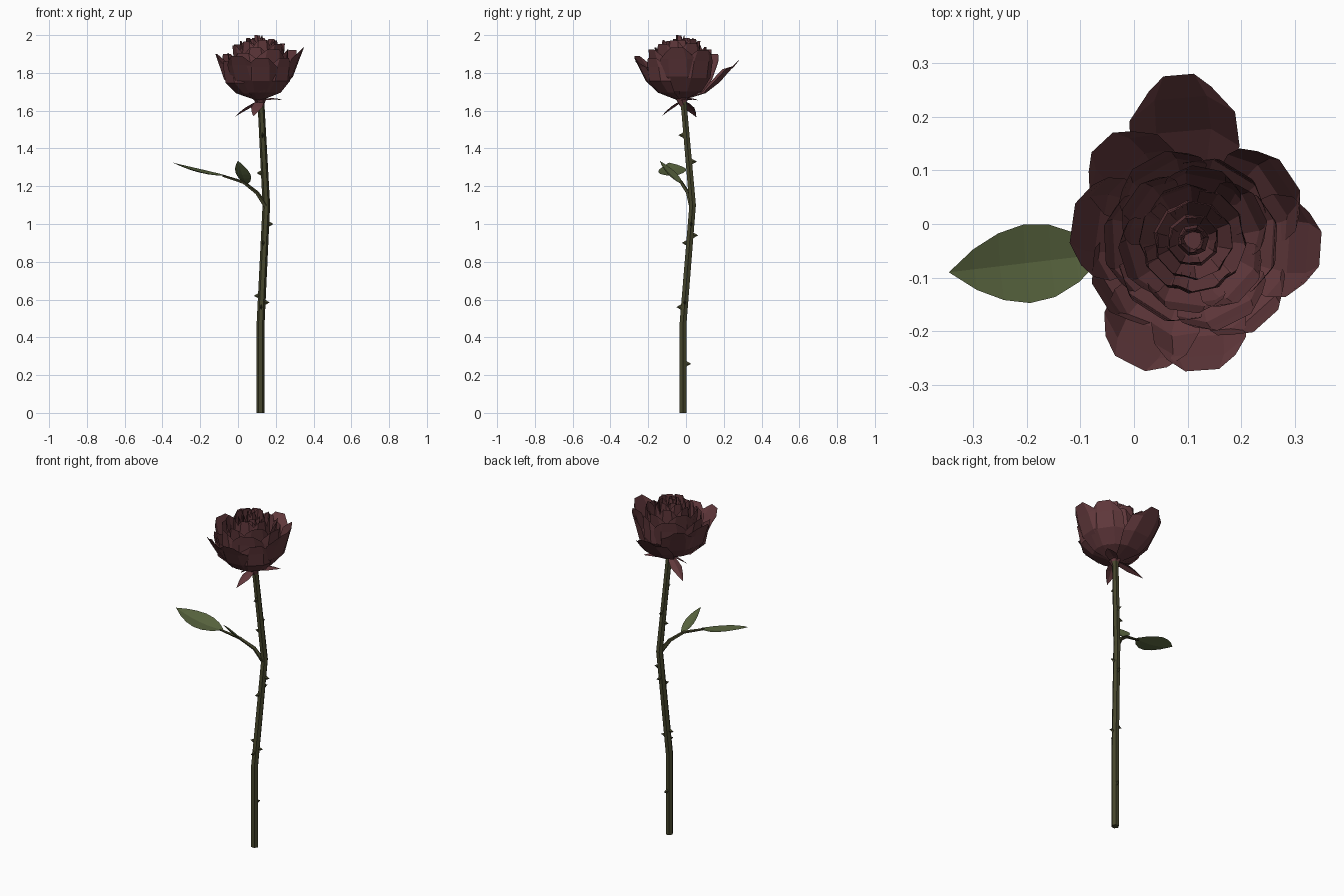
import bpy, math, random
from mathutils import Vector

if "Cube" in bpy.data.objects:
    bpy.data.objects.remove(bpy.data.objects["Cube"])

random.seed(4)
CENTER = Vector((0.11, -0.03, 0))


def material(name, rgb):
    m = bpy.data.materials.new(name)
    m.diffuse_color = (*rgb, 1)
    m.use_nodes = True
    m.node_tree.nodes["Principled BSDF"].inputs["Base Color"].default_value = m.diffuse_color
    return m


RED = material("petal_red", (0.12, 0.04, 0.045))
STEM = material("stem_green", (0.06, 0.06, 0.025))
LEAF = material("leaf_green", (0.10, 0.13, 0.05))


def make(name, verts, faces, mat):
    me = bpy.data.meshes.new(name)
    me.from_pydata([tuple(v) for v in verts], [], faces)
    me.materials.append(mat)
    ob = bpy.data.objects.new(name, me)
    bpy.context.collection.objects.link(ob)
    return ob


def grid_faces(rows, cols):
    return [(i * cols + j, i * cols + j + 1, (i + 1) * cols + j + 1, (i + 1) * cols + j)
            for i in range(rows - 1) for j in range(cols - 1)]


def tube(name, path, radii, sides, mat):
    # horizontal or tilted rings following the path
    pts = [Vector(p) for p in path]
    verts, n = [], len(pts)
    for i, p in enumerate(pts):
        d = (pts[min(i + 1, n - 1)] - pts[max(i - 1, 0)]).normalized()
        if i == 0 and p.z == 0:
            d = Vector((0, 0, 1))
        a = Vector((0, 1, 0)).cross(d).normalized()
        b = d.cross(a)
        for k in range(sides):
            t = math.tau * k / sides
            verts.append(p + radii[i] * (a * math.cos(t) + b * math.sin(t)))
    faces = [(i * sides + k, i * sides + (k + 1) % sides,
              (i + 1) * sides + (k + 1) % sides, (i + 1) * sides + k)
             for i in range(n - 1) for k in range(sides)]
    faces += [tuple(reversed(range(sides))), tuple(range((n - 1) * sides, n * sides))]
    return make(name, verts, faces, mat)


def blade(name, base, tip, half, side, sag, fold, mat, profile):
    # pointed leaf with a folded midrib
    base, tip = Vector(base), Vector(tip)
    axis = tip - base
    side = Vector(side)
    side = (side - axis.normalized() * side.dot(axis.normalized())).normalized()
    up = side.cross(axis).normalized()
    if up.z < 0:
        up = -up
    verts, n = [], len(profile)
    for i, w in enumerate(profile):
        t = i / (n - 1)
        mid = base + axis * t - Vector((0, 0, sag * 4 * t * (1 - t)))
        for s in (-1, 0, 1):
            verts.append(mid + side * (s * w * half) + up * (abs(s) * w * fold))
    return make(name, verts, grid_faces(n, 3), mat)


def petal(name, angle, hip, R, ztip, half, tipw, z0=1.655):
    # cupped petal: five rows up the cup, four columns across
    zh = z0 + (ztip - z0) * 0.45
    rows = [(0.015, z0, 0.25), (hip * 0.65, z0 + (zh - z0) * 0.4, 0.7), (hip, zh, 1.0),
            (hip + (R - hip) * 0.6, zh + (ztip - zh) * 0.6, 0.95), (R, ztip, tipw)]
    verts = []
    for i, (r, z, w) in enumerate(rows):
        for s in (-1, -0.45, 0.45, 1):
            edge = abs(s) == 1
            ang = angle + max(-1.1, min(1.1, s * w * half / r))
            rr = r * (0.93 if edge and i > 1 else 1)
            zz = z - (0.03 if edge and i == 4 else 0)
            verts.append(CENTER + Vector((rr * math.cos(ang), rr * math.sin(ang), zz)))
    make(name, verts, grid_faces(5, 4), RED)


# stem
stem_path = [(0.12, -0.015, 0), (0.12, -0.015, 0.48), (0.15, 0.035, 1.1), (0.12, -0.015, 1.67)]
tube("stem", stem_path, [0.021, 0.021, 0.02, 0.018], 6, STEM)


def stem_at(z):
    for a, b in zip(stem_path, stem_path[1:]):
        if a[2] <= z <= b[2]:
            return Vector(a).lerp(Vector(b), (z - a[2]) / (b[2] - a[2]))


# thorns
for i, (z, deg) in enumerate([(0.26, 80), (0.56, 265), (0.585, 0), (0.62, 180), (0.9, 250),
                              (0.94, 80), (1.0, 0), (1.27, 175), (1.33, 90), (1.47, 270)]):
    t = math.radians(deg)
    out, lat = Vector((math.cos(t), math.sin(t), 0)), Vector((-math.sin(t), math.cos(t), 0))
    c = stem_at(z) + out * 0.013
    up = Vector((0, 0, 0.017))
    make(f"thorn_{i}", [c + up, c + lat * 0.008, c - up, c - lat * 0.008, c + out * 0.03],
         [(0, 1, 4), (1, 2, 4), (2, 3, 4), (3, 0, 4), (3, 2, 1, 0)], STEM)

# leaf stalk and its two leaves
tube("leaf_stalk", [(0.15, 0.03, 1.09), (0.10, 0.01, 1.165), (0.03, -0.025, 1.22),
                    (-0.08, -0.058, 1.255)], [0.014, 0.011, 0.009, 0.006], 5, STEM)
LEAF_SHAPE = [0.08, 0.62, 0.92, 1.0, 0.85, 0.52, 0]
blade("large_leaf", (-0.06, -0.056, 1.255), (-0.345, -0.09, 1.325), 0.074, (0, 1, 0.1),
      0.018, 0.012, LEAF, LEAF_SHAPE)
blade("small_leaf", (0.045, -0.02, 1.21), (0.0, -0.14, 1.335), 0.045, (1, -0.3, -0.3),
      0.012, 0.01, LEAF, LEAF_SHAPE)

# calyx and drooping sepals
tube("calyx", [(0.12, -0.015, 1.625), (0.117, -0.02, 1.655), (0.112, -0.028, 1.69)],
     [0.018, 0.03, 0.045], 6, RED)
for i, (tip, side) in enumerate([((-0.02, 0.055, 1.565), (0.45, 0.9, 0)),
                                 ((0.08, -0.13, 1.57), (0.95, -0.3, 0)),
                                 ((0.24, 0.06, 1.655), (-0.5, 0.85, 0))]):
    blade(f"sepal_{i}", (0.117, -0.02, 1.655), tip, 0.032, side, -0.012, -0.008, RED,
          [0.4, 0.85, 1.0, 0.6, 0])

# outer petals: angle, radius, tip height, half width, tip width factor
OUTER = [(95, 0.31, 1.865, 0.115, 0.55), (133, 0.25, 1.90, 0.10, 0.6),
         (172, 0.23, 1.90, 0.11, 0.75), (212, 0.205, 1.86, 0.10, 0.7),
         (243, 0.26, 1.89, 0.10, 0.7), (274, 0.245, 1.88, 0.10, 0.7),
         (312, 0.205, 1.88, 0.10, 0.7), (356, 0.24, 1.935, 0.11, 0.65),
         (34, 0.22, 1.92, 0.11, 0.7)]
for i, (deg, R, z, half, tw) in enumerate(OUTER):
    petal(f"outer_petal_{i}", math.radians(deg), 0.185 if R < 0.3 else 0.21, R, z, half, tw)

# inner rings: count, hip radius, tip radius, tip height, half width
RINGS = [(6, 0.155, 0.165, 1.925, 0.105), (6, 0.125, 0.135, 1.955, 0.085),
         (6, 0.10, 0.10, 1.98, 0.065), (5, 0.075, 0.07, 1.985, 0.055),
         (4, 0.05, 0.045, 1.985, 0.042), (3, 0.03, 0.022, 2.0, 0.03)]
for k, (n, hip, R, z, half) in enumerate(RINGS):
    for i in range(n):
        a = math.tau * (i + 0.37 * k) / n + random.uniform(-0.1, 0.1)
        dz = 0 if i == 0 else random.uniform(-0.025, 0)
        petal(f"inner_petal_{k}_{i}", a, hip, R * random.uniform(0.95, 1.08), z + dz,
              half, 0.75, 1.665 + 0.004 * k)
